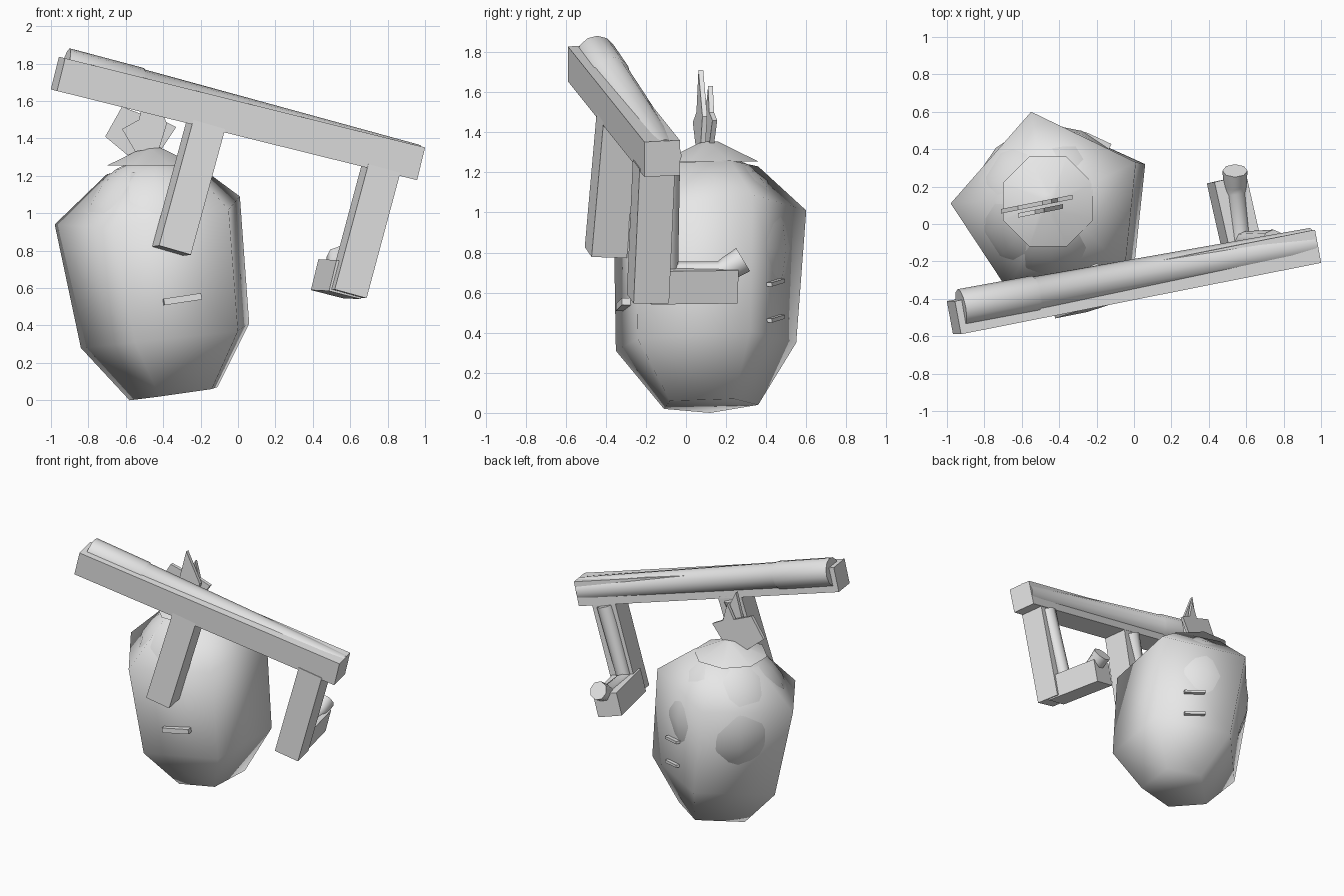
import bpy, bmesh, math
from mathutils import Vector, Matrix

if "Cube" in bpy.data.objects:
    bpy.data.objects.remove(bpy.data.objects["Cube"])

grey = bpy.data.materials.new("plain grey")
grey.diffuse_color = (0.8, 0.8, 0.8, 1)
grey.use_nodes = True
grey.node_tree.nodes["Principled BSDF"].inputs["Base Color"].default_value = grey.diffuse_color


def finish(name, bm, smooth=None):
    bmesh.ops.recalc_face_normals(bm, faces=bm.faces)
    me = bpy.data.meshes.new(name)
    bm.to_mesh(me)
    bm.free()
    me.materials.append(grey)
    ob = bpy.data.objects.new(name, me)
    bpy.context.collection.objects.link(ob)
    if smooth:
        bpy.ops.object.select_all(action='DESELECT')
        ob.select_set(True)
        bpy.context.view_layer.objects.active = ob
        bpy.ops.object.shade_smooth_by_angle(angle=math.radians(smooth))
    return ob


def rings(name, loops, smooth=None):
    """Skin a stack of equal-sized loops and cap both ends."""
    bm = bmesh.new()
    vs = [[bm.verts.new(p) for p in loop] for loop in loops]
    n = len(vs[0])
    for a, b in zip(vs, vs[1:]):
        for i in range(n):
            j = (i + 1) % n
            bm.faces.new((a[i], a[j], b[j], b[i]))
    bm.faces.new(vs[0][::-1])
    bm.faces.new(vs[-1])
    return finish(name, bm, smooth)


SIDE = Vector((-0.183, 0.981, 0.047))
ALONG = Vector((0.953, 0.189, -0.236))


def bar(name, p, q, w, d, side=SIDE):
    """Box from p to q, d deep along side and w across."""
    p, q = Vector(p), Vector(q)
    axis = (q - p).normalized()
    s = (side - axis * side.dot(axis)).normalized()
    t = axis.cross(s)
    corners = [s * d / 2 * a + t * w / 2 * b
               for a, b in ((1, 1), (-1, 1), (-1, -1), (1, -1))]
    return rings(name, [[c + e for c in corners] for e in (p, q)])


def tube(name, path, n=8):
    """Round tube through (point, radius) stops."""
    pts = [Vector(p) for p, r in path]
    loops = []
    for i, (p, r) in enumerate(path):
        axis = (pts[min(i + 1, len(pts) - 1)] - pts[max(i - 1, 0)]).normalized()
        ref = Vector((1, 0, 0)) if abs(axis.x) < 0.8 else Vector((0, 0, 1))
        a = axis.cross(ref).normalized()
        b = axis.cross(a)
        loops.append([pts[i] + r * (a * math.cos(k * math.tau / n)
                                    + b * math.sin(k * math.tau / n)) for k in range(n)])
    return rings(name, loops, 50)


# five-sided rounded body
bottom = [(-.33, .36, .04), (-.11, .24, .07), (-.14, -.08, .06), (-.42, -.11, .02), (-.58, .12, 0)]
lower = [(-.45, .55, .35), (.06, .32, .41), (0, -.24, .37), (-.55, -.35, .31), (-.84, .13, .28)]
upper = [(-.55, .60, 1.01), (.01, .33, 1.09), (-.05, -.25, 1.02), (-.67, -.36, .92), (-.98, .11, .94)]
top = [(-.51, .36, 1.23), (-.22, .22, 1.26), (-.26, -.03, 1.25), (-.56, -.10, 1.22), (-.70, .13, 1.21)]
rings("body", [bottom, lower, upper, top], 73)

# inner dome that breaks through the top and side faces
bm = bmesh.new()
bmesh.ops.create_uvsphere(bm, u_segments=16, v_segments=12, radius=1, matrix=(
    Matrix.Translation((-.44, .105, .82)) @ Matrix.Diagonal((.425, .425, .48, 1))))
finish("inner_dome", bm, 60)

# shallow eight-sided cap
bm = bmesh.new()
bmesh.ops.create_cone(bm, segments=8, radius1=.26, radius2=.04, depth=.10, cap_ends=True,
                      matrix=Matrix.Translation((-.46, .12, 1.305))
                      @ Matrix.Rotation(math.pi / 8, 4, 'Z'))
finish("cap", bm, 40)

# leafy tuft: two thin pointed blades
blades = [("tuft_back", .11, [(-.59, 1.31), (-.41, 1.34), (-.33, 1.46), (-.41, 1.50), (-.44, 1.63),
                              (-.49, 1.52), (-.62, 1.57), (-.71, 1.41)]),
          ("tuft_front", .07, [(-.55, 1.33), (-.42, 1.35), (-.38, 1.48), (-.48, 1.71),
                               (-.53, 1.5), (-.62, 1.45)])]
for name, y, outline in blades:
    loops = [[(x, y + .2 * (x + .5) + off, z) for x, z in outline] for off in (-.012, .012)]
    rings(name, loops)

# mouth bar
bar("mouth", (-.40, -.315, .525), (-.20, -.285, .555), .035, .07, Vector((0, 1, 0)))

# small slits on the rear face
for i, z in enumerate((.65, .47)):
    bar("rear_slit_%d" % i, (-.27, .475, z + .01), (-.13, .41, z - .01), .02, .04, Vector((.43, .9, 0)))

# main beam with a barrel sunk into its top
mid = Vector((0, -.31, 1.507))
bar("beam", mid - ALONG * 1.01, mid + ALONG * 1.01, .18, .18)
tube("barrel", [((-.925, -.447, 1.785), .10), ((-.53, -.375, 1.68), .10),
                ((-.52, -.373, 1.678), .093), ((.955, -.105, 1.282), .085)], 12)

# front grip and rear leg
bar("front_grip", (-.17, -.34, 1.48), (-.355, -.40, .80), .18, .18)
bar("rear_leg", (.765, -.16, 1.24), (.585, -.19, .57), .18, .18)
tube("grip_rib", [((-.20, -.27, 1.45), .06), ((-.36, -.32, 1.02), .03)])
tube("leg_rib", [((.745, -.09, 1.22), .06), ((.575, -.09, .68), .05)])

# foot bar running back, carrying a bent pipe
bar("foot_bar", (.592, -.19, .645), (.495, .24, .65), .18, .17, Vector((.249, 0, .968)))
tube("bent_pipe", [((.575, -.12, .70), .055), ((.545, .16, .70), .055), ((.54, .21, .72), .062),
                   ((.54, .285, .765), .067)])
